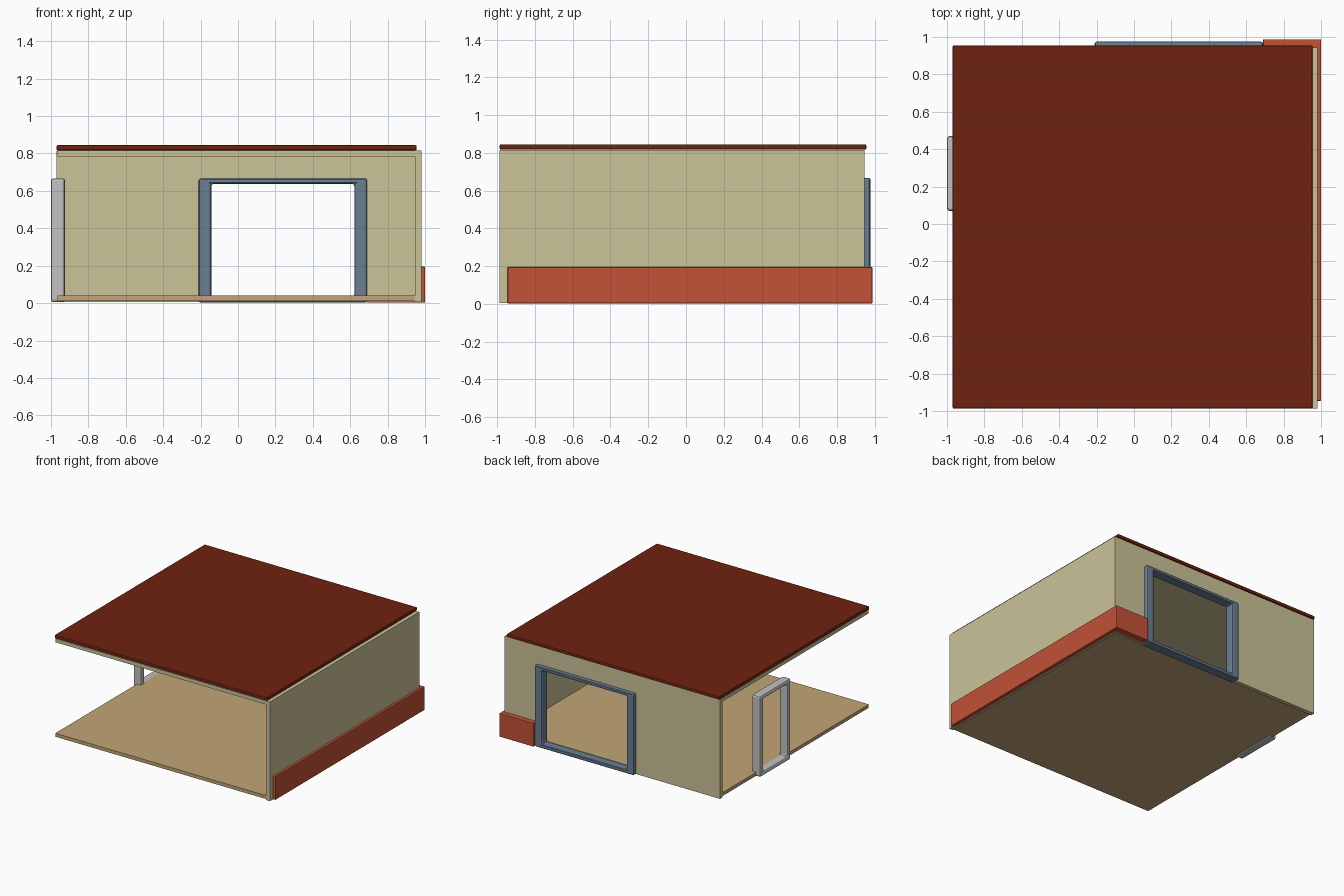
import bpy, bmesh

if "Cube" in bpy.data.objects:
    bpy.data.objects.remove(bpy.data.objects["Cube"])


def lin(h):
    out = []
    for i in (0, 2, 4):
        c = int(h[i:i + 2], 16) / 255
        out.append(c / 12.92 if c <= 0.04045 else ((c + 0.055) / 1.055) ** 2.4)
    return (*out, 1)


def mat(name, h):
    m = bpy.data.materials.new(name)
    m.diffuse_color = lin(h)
    m.use_nodes = True
    m.node_tree.nodes["Principled BSDF"].inputs["Base Color"].default_value = m.diffuse_color
    return m


CREAM = mat("cream", "CCC398")
BRICK = mat("brick red", "C25236")
ROOF = mat("dark red", "6E2210")
BLUE = mat("slate blue", "6A7F94")
GREY = mat("light grey", "C2C2C2")
TAN = mat("tan floor", "C2A678")


def finish(name, bm, m, bevel=0.0):
    bmesh.ops.recalc_face_normals(bm, faces=bm.faces)
    me = bpy.data.meshes.new(name)
    bm.to_mesh(me)
    bm.free()
    me.materials.append(m)
    ob = bpy.data.objects.new(name, me)
    bpy.context.collection.objects.link(ob)
    if bevel:
        b = ob.modifiers.new("bevel", "BEVEL")
        b.width = bevel
        b.segments = 2
    return ob


def box(name, x, y, z, m, bevel=0.0):
    bm = bmesh.new()
    bmesh.ops.create_cube(bm, size=1)
    for v in bm.verts:
        v.co = [(r[0] + r[1]) / 2 + c * (r[1] - r[0]) for c, r in zip(v.co, (x, y, z))]
    return finish(name, bm, m, bevel)


def prism(name, profile, holes, to3d, d, m, bevel=0.0):
    """Flat outline, or outline joined to one hole loop, with depth range d."""
    bm = bmesh.new()
    rings = [[[bm.verts.new(to3d(u, w, k)) for u, w in loop] for loop in [profile] + holes] for k in d]
    for a, b in zip(*rings):
        n = len(a)
        for i in range(n):
            j = (i + 1) % n
            bm.faces.new((a[i], a[j], b[j], b[i]))
    for r in rings:
        if holes:
            for i in range(4):
                j = (i + 1) % 4
                bm.faces.new((r[0][i], r[0][j], r[1][j], r[1][i]))
        else:
            bm.faces.new(r[0])
    return finish(name, bm, m, bevel)


def rect(a, b, c, d):
    return [(a, c), (b, c), (b, d), (a, d)]


def along_y(u, w, k):
    return (u, k, w)


def along_x(u, w, k):
    return (k, u, w)


# floor, ceiling and roof slabs
box("floor", (-0.965, 0.946), (-0.985, 0.915), (0.012, 0.04), TAN)
box("ceiling", (-0.965, 0.946), (-0.985, 0.915), (0.785, 0.815), CREAM)
box("roof", (-0.97, 0.955), (-0.987, 0.955), (0.817, 0.845), ROOF, 0.007)

# right wall and back wall notched for the large opening
box("right_wall", (0.946, 0.98), (-0.987, 0.945), (0.005, 0.816), CREAM)
prism("back_wall", [(-0.97, 0.005), (-0.18, 0.005), (-0.18, 0.65), (0.66, 0.65),
                    (0.66, 0.005), (0.946, 0.005), (0.946, 0.816), (-0.97, 0.816)],
      [], along_y, (0.912, 0.945), CREAM)

# brick base strips
box("side_base", (0.965, 1.0), (-0.945, 0.987), (0.003, 0.195), BRICK, 0.004)
box("back_base", (0.69, 0.998), (0.93, 0.987), (0.003, 0.195), BRICK, 0.004)

# large back frame and small side frame
prism("back_frame", rect(-0.21, 0.69, 0.003, 0.667), [rect(-0.143, 0.622, 0.036, 0.638)],
      along_y, (0.90, 0.976), BLUE, 0.012)
prism("side_frame", rect(0.07, 0.47, 0.005, 0.667), [rect(0.115, 0.425, 0.04, 0.632)],
      along_x, (-1.0, -0.925), GREY, 0.014)
